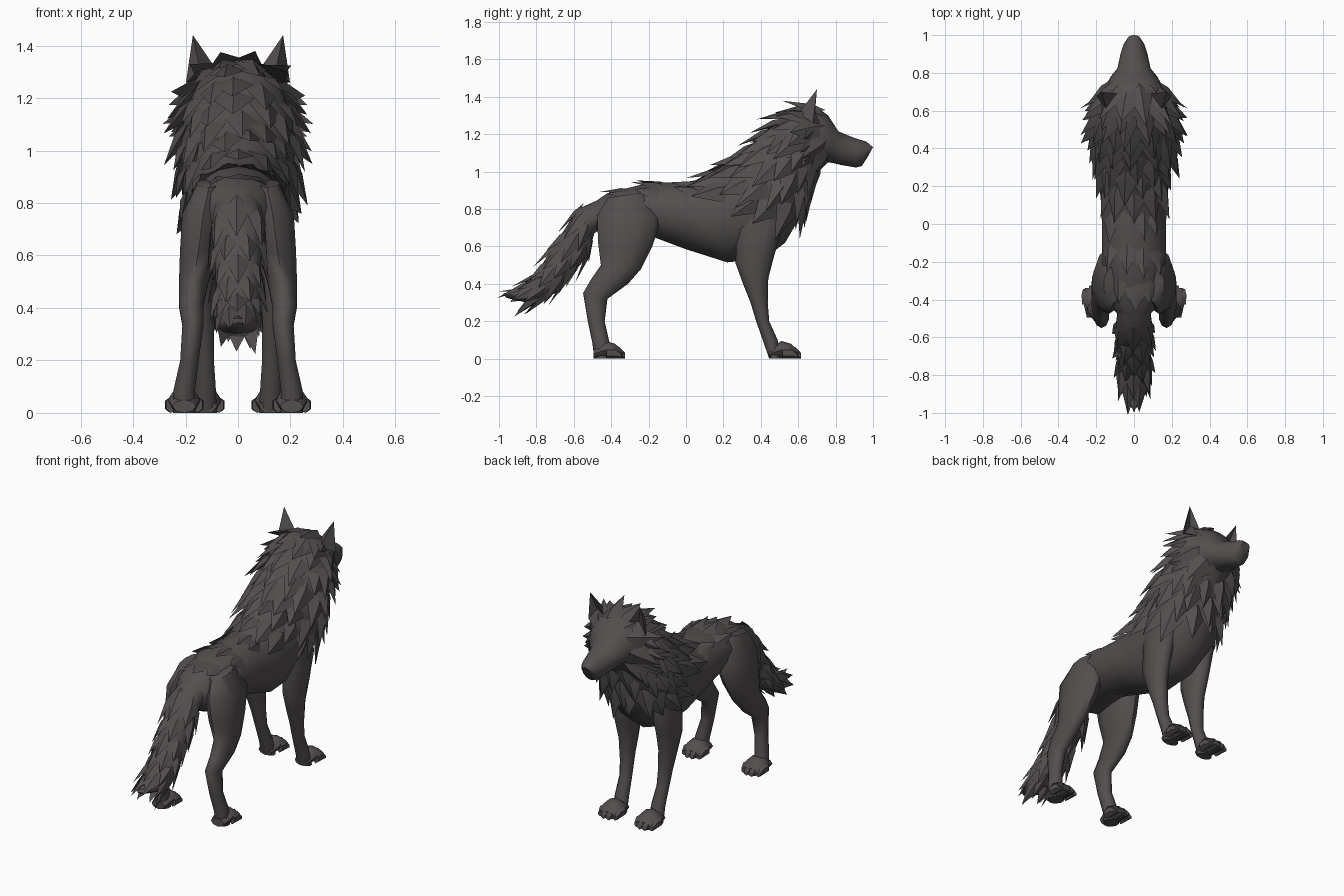
import bpy, bmesh, math, random
from mathutils import Vector

if "Cube" in bpy.data.objects:
    bpy.data.objects.remove(bpy.data.objects["Cube"])

random.seed(4)
fur_mat = bpy.data.materials.new("dark grey fur")
fur_mat.diffuse_color = (0.086, 0.078, 0.076, 1)
fur_mat.use_nodes = True
fur_mat.node_tree.nodes["Principled BSDF"].inputs["Base Color"].default_value = fur_mat.diffuse_color


def finish(name, bm, angle=35):
    bmesh.ops.recalc_face_normals(bm, faces=bm.faces)
    me = bpy.data.meshes.new(name)
    bm.to_mesh(me)
    bm.free()
    me.materials.append(fur_mat)
    ob = bpy.data.objects.new(name, me)
    bpy.context.collection.objects.link(ob)
    bpy.ops.object.select_all(action='DESELECT')
    ob.select_set(True)
    bpy.context.view_layer.objects.active = ob
    bpy.ops.object.shade_smooth_by_angle(angle=math.radians(angle))
    return ob


# A ring is (y, z of one edge, y, z of the opposite edge, half width)
def ring_point(r, a, xc=0):
    c, s = math.cos(a), math.sin(a)
    k = (1 + c) / 2
    return Vector((xc + s * r[4], r[2] + (r[0] - r[2]) * k, r[3] + (r[1] - r[3]) * k))


def loft(bm, rings, n, side=1):
    rows = []
    for r in rings:
        xc = r[5] if len(r) > 5 else 0
        row = []
        for i in range(n):
            p = ring_point(r, math.tau * i / n, xc)
            p.x *= side
            row.append(bm.verts.new(p))
        rows.append(row)
    for a, b in zip(rows, rows[1:]):
        for i in range(n):
            j = (i + 1) % n
            bm.faces.new((a[i], a[j], b[j], b[i]))
    bm.faces.new(rows[0])
    bm.faces.new(rows[-1])


def surface(rings, u, a):
    i = max(0, min(int(u), len(rings) - 2))
    t = u - i
    return ring_point([p + (q - p) * t for p, q in zip(rings[i], rings[i + 1])], a)


# One pointed lock of fur lying along the surface
def tuft(bm, p, flow, nrm, length, width, lift):
    side = flow.cross(nrm).normalized() * width / 2
    F, L, R, C, T = [bm.verts.new(v) for v in (
        p - flow * length * 0.45 - nrm * 0.012,
        p - side - nrm * 0.012,
        p + side - nrm * 0.012,
        p + nrm * lift * 0.5,
        p + flow * length + nrm * lift)]
    for f in ((F, L, C), (F, C, R), (L, T, C), (C, T, R), (F, R, L), (L, R, T)):
        bm.faces.new(f)


def fur(bm, rings, u, count, limit, sign, length, width, lift, shift=0.0):
    for k in range(count):
        a = -limit + 2 * limit * (k + 0.5 + shift) / count + random.uniform(-.08, .08)
        v = u + random.uniform(-.15, .15)
        p = surface(rings, v, a)
        d = surface(rings, v + .1, a) - surface(rings, v - .1, a)
        e = surface(rings, v, a + .05) - surface(rings, v, a - .05)
        nrm = d.cross(e).normalized()
        if nrm.dot(p - (surface(rings, v, 0) + surface(rings, v, math.pi)) / 2) < 0:
            nrm.negate()
        tuft(bm, p, d.normalized() * sign, nrm, length * random.uniform(.8, 1.25),
             width * random.uniform(.85, 1.2), lift * random.uniform(.7, 1.3))


# Body, neck and head in one skin
body = [(-.50, .83, -.47, .67, .08), (-.42, .885, -.40, .63, .145),
        (-.20, .94, -.20, .66, .172), (0, .945, 0, .585, .174),
        (.06, .955, .22, .515, .18), (.18, 1.02, .42, .535, .195),
        (.31, 1.11, .53, .62, .215), (.42, 1.21, .60, .74, .222),
        (.53, 1.30, .65, .87, .21), (.62, 1.345, .70, .99, .185),
        (.70, 1.345, .76, 1.05, .15), (.76, 1.30, .79, 1.045, .128),
        (.815, 1.215, .83, 1.035, .09), (.90, 1.18, .91, 1.022, .072),
        (.965, 1.16, .94, 1.03, .055), (1.0, 1.13, .975, 1.085, .03)]
bm = bmesh.new()
loft(bm, body, 14)
finish("body_and_head", bm, 50)

# Shaggy mane: rows of broad locks from the shoulders to the cheeks
bm = bmesh.new()
mane = [(4.6, 5, 1.2), (5.4, 8, 1.75), (6.1, 9, 2.1), (6.8, 11, 2.4), (7.5, 13, math.pi),
        (8.2, 13, math.pi), (8.9, 12, math.pi), (9.6, 10, 2.6)]
for i, (u, n, lim) in enumerate(mane):
    fur(bm, body, u, n, lim, -1, .135, .13, .045, .5 * (i % 2) if lim > 3 else 0)
for s in (-1, 1):   # long cheek locks
    for z, l in ((1.22, .12), (1.16, .15), (1.10, .12)):
        tuft(bm, Vector((s * .165, .68, z)), Vector((s * .65, -.5, -.35)).normalized(),
             Vector((s * .6, .7, 0)).normalized(), l, .09, .02)
finish("mane", bm, 35)

# Low locks along the back and rump
bm = bmesh.new()
for u, n, lim in ((1.4, 3, .9), (2.2, 4, 1.1), (3.4, 4, 1.0)):
    fur(bm, body, u, n, lim, -1, .11, .11, .016)
finish("back_fur", bm, 35)

# Tail with locks pointing to its tip
tail = [(-.42, .87, -.42, .72, .085), (-.58, .80, -.49, .67, .1), (-.65, .69, -.525, .55, .095),
        (-.73, .57, -.60, .46, .09), (-.80, .45, -.70, .35, .09), (-.90, .38, -.81, .29, .075),
        (-.98, .345, -.96, .325, .015)]
bm = bmesh.new()
loft(bm, tail, 10)
finish("tail", bm, 50)
bm = bmesh.new()
for i, u in enumerate((1.3, 2.1, 2.9, 3.6, 4.2, 4.7)):
    fur(bm, tail, u, 7, math.pi, 1, .12, .09, .025, .5 * (i % 2))
tuft(bm, Vector((0, -.9, .37)), Vector((0, -.97, -.2)).normalized(),
     Vector((0, -.2, .97)).normalized(), .1, .08, .01)
finish("tail_fur", bm, 35)

# Legs
hind = [(-.42, .86, -.22, .89, .05, .11), (-.475, .76, -.13, .75, .085, .132),
        (-.47, .62, -.18, .60, .075, .15), (-.455, .50, -.24, .48, .058, .17),
        (-.51, .42, -.31, .40, .05, .178), (-.55, .35, -.42, .32, .042, .172),
        (-.525, .20, -.435, .20, .037, .185), (-.50, .08, -.41, .09, .043, .205),
        (-.49, 0, -.40, 0, .045, .205)]
front = [(.27, .86, .48, .88, .05, .13), (.27, .70, .52, .72, .066, .14),
         (.265, .51, .47, .545, .058, .142), (.305, .40, .44, .43, .05, .137),
         (.345, .30, .437, .30, .043, .132), (.375, .20, .445, .20, .038, .128),
         (.41, .10, .49, .10, .042, .125), (.445, 0, .51, 0, .047, .125)]
for name, rings, y0, xc in (("hind", hind, -.49, .205), ("front", front, .45, .125)):
    for s, label in ((-1, "left"), (1, "right")):
        bm = bmesh.new()
        loft(bm, rings, 10, s)
        finish(f"{name}_leg_{label}", bm, 60)
        # Paw: a wedge with four blunt toes
        bm = bmesh.new()
        paw = [(y0 + y, h, y0 + y, 0, w, xc) for y, h, w in
               ((-.005, .05, .045), (.06, .095, .06), (.11, .08, .07), (.15, .045, .055))]
        loft(bm, paw, 8, s)
        for k in range(4):
            x, yy = xc + (k - 1.5) * .034, y0 + (.135 if k in (1, 2) else .115)
            toe = [(yy + y, h, yy + y, 0, w, x) for y, h, w in
                   ((-.05, .06, .022), (0, .062, .025), (.03, .03, .016))]
            loft(bm, toe, 6, s)
        finish(f"{name}_paw_{label}", bm, 50)

# Ears: hollow-fronted triangles
for s, label in ((-1, "left"), (1, "right")):
    bm = bmesh.new()
    inner, outer, back, tip, hollow, low = [bm.verts.new((s * x, y, z)) for x, y, z in (
        (.09, .69, 1.32), (.198, .68, 1.26), (.145, .60, 1.31),
        (.172, .70, 1.44), (.145, .67, 1.33), (.14, .72, 1.25))]
    for f in ((inner, tip, back), (back, tip, outer), (inner, hollow, tip), (outer, tip, hollow),
              (inner, low, hollow), (low, outer, hollow), (back, low, inner), (back, outer, low)):
        bm.faces.new(f)
    finish(f"ear_{label}", bm, 20)
